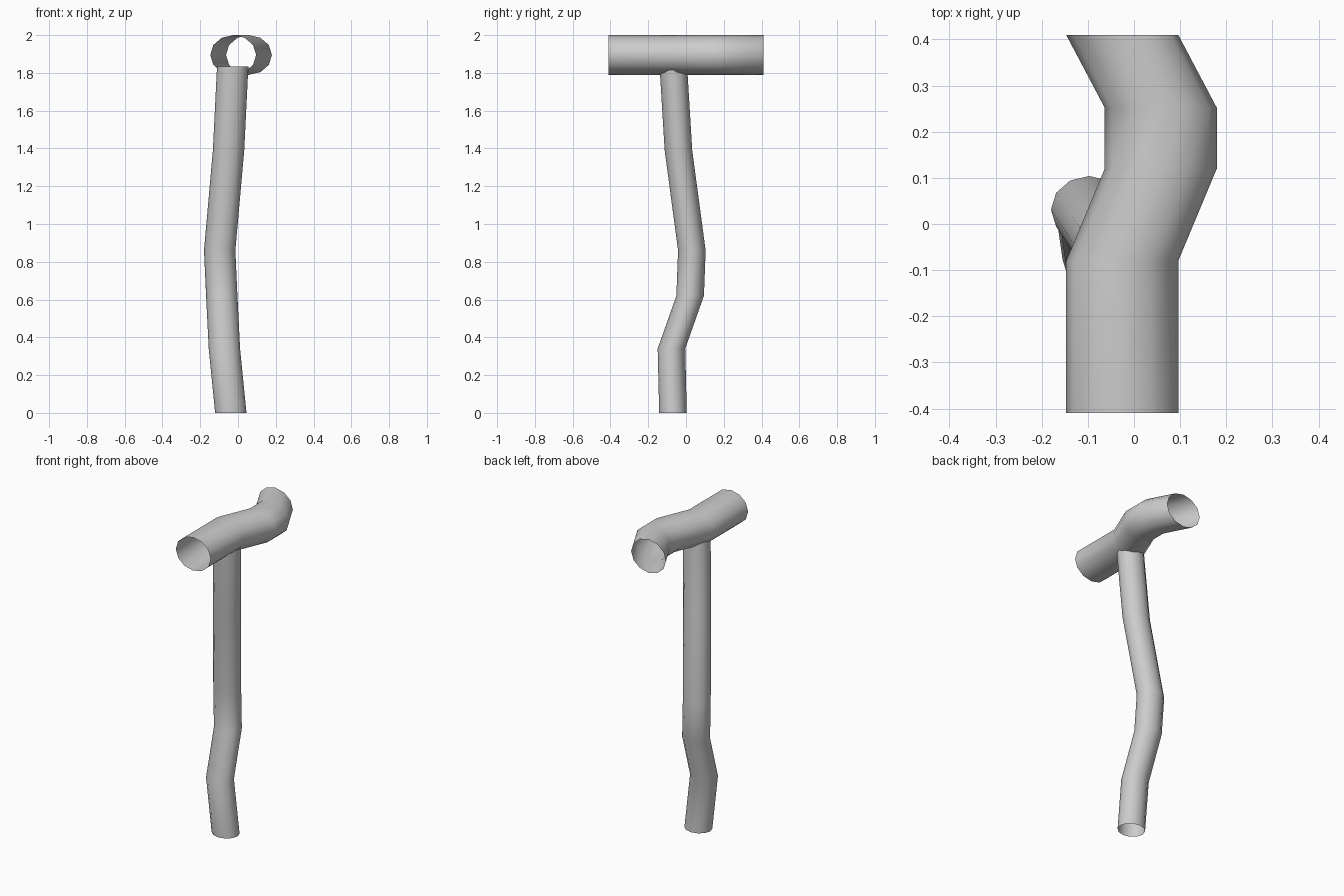
import bpy
import bmesh
from math import sin, cos, pi, radians

if "Cube" in bpy.data.objects:
    bpy.data.objects.remove(bpy.data.objects["Cube"])

SIDES = 12


def tube(name, path, ra, rb, lengthwise):
    """Open 12-sided tube; rings stay parallel (horizontal, or facing y)."""
    bm = bmesh.new()
    rings = []
    for x, y, z in path:
        ring = []
        for i in range(SIDES):
            a = 2 * pi * i / SIDES
            u, v = ra * cos(a), rb * sin(a)
            co = (x + u, y, z + v) if lengthwise else (x + u, y + v, z)
            ring.append(bm.verts.new(co))
        rings.append(ring)
    for lo, hi in zip(rings, rings[1:]):
        for i in range(SIDES):
            j = (i + 1) % SIDES
            quad = (lo[i], lo[j], hi[j], hi[i])
            bm.faces.new(quad[::-1] if lengthwise else quad)
    mesh = bpy.data.meshes.new(name)
    bm.to_mesh(mesh)
    bm.free()
    obj = bpy.data.objects.new(name, mesh)
    bpy.context.collection.objects.link(obj)
    bpy.ops.object.select_all(action='DESELECT')
    obj.select_set(True)
    bpy.context.view_layer.objects.active = obj
    bpy.ops.object.shade_smooth_by_angle(angle=radians(40))
    return obj


# crooked upright shaft, its top poking into the handle
tube("shaft", [(-0.038, -0.069, 0), (-0.072, -0.077, 0.34), (-0.086, 0.022, 0.62),
               (-0.097, 0.031, 0.86), (-0.050, -0.040, 1.39), (-0.028, -0.067, 1.835)],
     0.083, 0.073, False)

# bent crossbar handle, open at both ends
tube("handle", [(-0.0255, -0.41, 1.895), (-0.0255, -0.08, 1.895), (0.058, 0.12, 1.895),
                (0.058, 0.252, 1.895), (-0.0255, 0.41, 1.895)],
     0.1215, 0.105, True)
